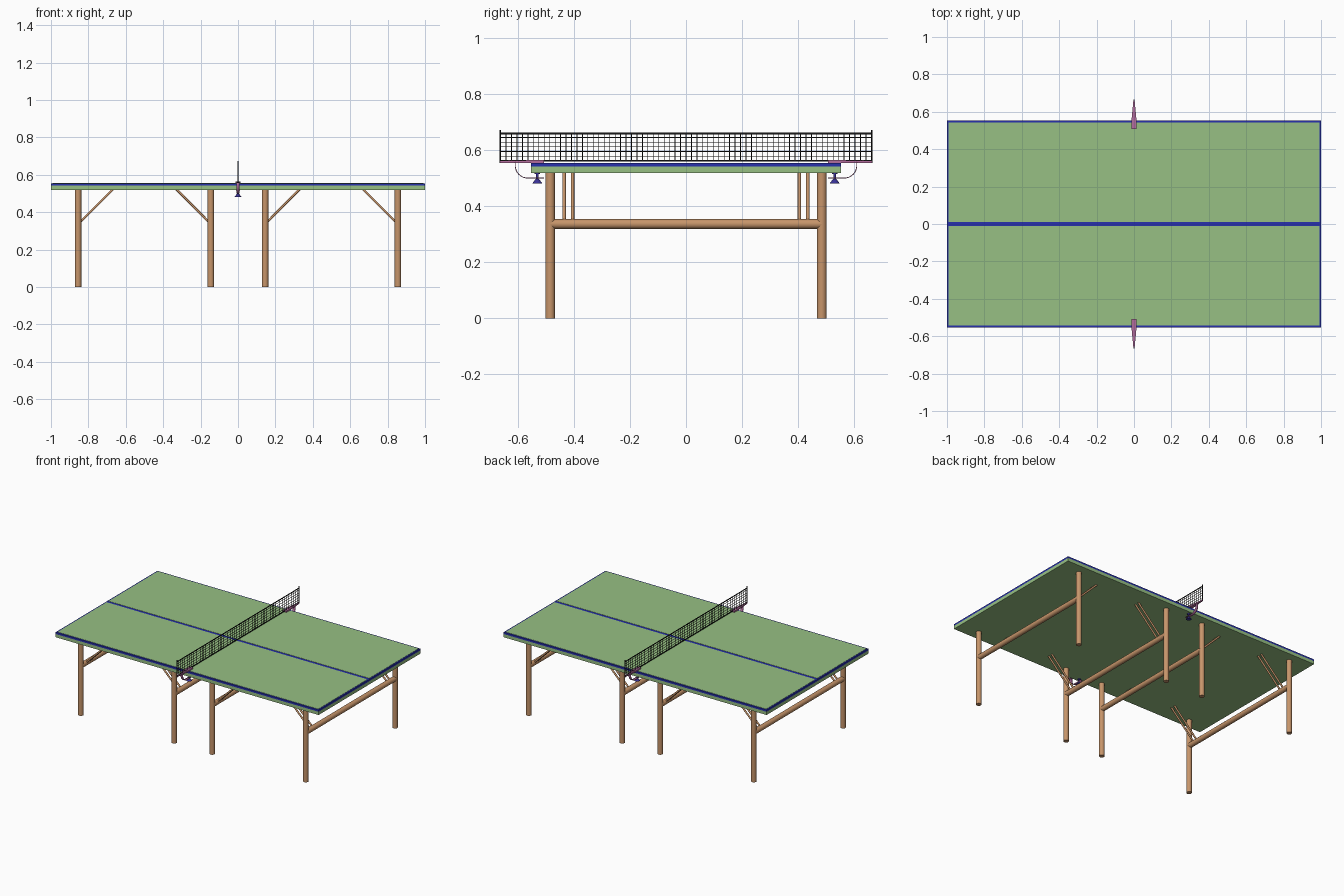
import bpy, bmesh, math
from mathutils import Vector

cube = bpy.data.objects.get("Cube")
if cube:
    bpy.data.objects.remove(cube, do_unlink=True)


def material(name, rgb):
    m = bpy.data.materials.new(name)
    m.use_nodes = True
    m.diffuse_color = (*rgb, 1)
    m.node_tree.nodes["Principled BSDF"].inputs["Base Color"].default_value = (*rgb, 1)
    return m


GREEN = material("table green", (0.31, 0.53, 0.23))
BLUE = material("line blue", (0.02, 0.03, 0.42))
WOOD = material("leg wood", (0.57, 0.30, 0.145))
BLACK = material("net black", (0.008, 0.008, 0.008))
PINK = material("clamp pink", (0.45, 0.15, 0.34))
SCREW = material("screw blue", (0.04, 0.03, 0.30))


def finish(name, bm, mat, smooth=False):
    bmesh.ops.recalc_face_normals(bm, faces=bm.faces)
    mesh = bpy.data.meshes.new(name)
    bm.to_mesh(mesh)
    bm.free()
    mesh.materials.append(mat)
    ob = bpy.data.objects.new(name, mesh)
    bpy.context.collection.objects.link(ob)
    if smooth:
        bpy.ops.object.select_all(action="DESELECT")
        ob.select_set(True)
        bpy.context.view_layer.objects.active = ob
        bpy.ops.object.shade_smooth_by_angle(angle=math.radians(40))
    return ob


def add_box(bm, lo, hi):
    lo, hi = Vector(lo), Vector(hi)
    verts = bmesh.ops.create_cube(bm, size=1)["verts"]
    for v in verts:
        v.co = (lo + hi) / 2 + v.co * (hi - lo)


def box(name, lo, hi, mat):
    bm = bmesh.new()
    add_box(bm, lo, hi)
    return finish(name, bm, mat)


def rod(name, a, b, radius, mat, end_radius=None, sides=20):
    a, b = Vector(a), Vector(b)
    bm = bmesh.new()
    verts = bmesh.ops.create_cone(
        bm, cap_ends=True, segments=sides, radius1=radius,
        radius2=radius if end_radius is None else end_radius,
        depth=(b - a).length)["verts"]
    turn = Vector((0, 0, 1)).rotation_difference(b - a)
    for v in verts:
        v.co = (a + b) / 2 + turn @ v.co
    return finish(name, bm, mat, True)


# Table top: green core, blue rim slab, two green panels leaving the blue lines
W, D = 1.0, 0.553
box("table_core", (-W, -D, 0.52), (W, D, 0.542), GREEN)
box("blue_rim", (-W, -D, 0.542), (W, D, 0.554), BLUE)
for side, s in (("back", 1), ("front", -1)):
    ys = sorted((s * 0.01, s * (D - 0.009)))
    box(side + "_playing_panel", (-W + 0.009, ys[0], 0.554),
        (W - 0.009, ys[1], 0.5555), GREEN)

# Four trestles, each with two legs, a crossbar and paired slanted braces
LEG_Y, BAR_Z = 0.485, 0.337
for sx in (-1, 1):
    for place, x, reach in (("outer", 0.855, 0.668), ("inner", 0.145, 0.33)):
        tag = ("left_" if sx > 0 else "right_") + place
        rod(tag + "_crossbar", (sx * x, -LEG_Y, BAR_Z), (sx * x, LEG_Y, BAR_Z), 0.0175, WOOD)
        for sy in (-1, 1):
            rod(tag + "_leg", (sx * x, sy * LEG_Y, 0), (sx * x, sy * LEG_Y, 0.521), 0.0172, WOOD)
            for y in (0.405, 0.435):
                rod(tag + "_brace", (sx * x, sy * y, BAR_Z),
                    (sx * reach, sy * y, 0.523), 0.006, WOOD, sides=12)

# Net: thin mesh with heavier tapes on its border
NET, LOW, TOP = 0.662, 0.562, 0.663
bm = bmesh.new()
columns, rows = 68, 6
for i in range(1, columns):
    y = -NET + 2 * NET * i / columns
    add_box(bm, (-0.0005, y - 0.0013, LOW), (0.0005, y + 0.0013, TOP))
for i in range(1, rows):
    z = LOW + (TOP - LOW) * i / rows
    add_box(bm, (-0.0005, -NET, z - 0.0013), (0.0005, NET, z + 0.0013))
finish("net_mesh", bm, BLACK)
box("net_top_tape", (-0.001, -NET, TOP - 0.006), (0.001, NET, TOP + 0.001), BLACK)
box("net_bottom_tape", (-0.001, -NET, LOW - 0.002), (0.001, NET, LOW + 0.004), BLACK)

# Net posts, clamps and screws at both sides of the table
for side, s in (("back", 1), ("front", -1)):
    rod(side + "_net_post", (0, s * 0.663, 0.555), (0, s * 0.663, 0.673), 0.003, BLACK, sides=12)

    # Tapered arm lying on the table
    bm = bmesh.new()
    outline = [(0.013, 0.507), (0.013, 0.56), (0.003, 0.665)]
    points = outline + [(-x, y) for x, y in reversed(outline)]
    face = bm.faces.new([bm.verts.new((x, s * y, 0.5555)) for x, y in points])
    top = bmesh.ops.extrude_face_region(bm, geom=[face])["geom"]
    for v in top:
        if isinstance(v, bmesh.types.BMVert):
            v.co.z = 0.565 if abs(v.co.y) < 0.6 else 0.562
    finish(side + "_clamp_arm", bm, PINK)

    # Curved strap passing under the table edge
    path = [(0.61, 0.558)]
    for i in range(9):
        a = i / 8 * math.pi / 2
        path.append((0.565 + 0.045 * math.cos(a), 0.546 - 0.045 * math.sin(a)))
    path.append((0.508, 0.501))
    bm = bmesh.new()
    pairs = [[bm.verts.new((x, s * y, z)) for x in (-0.009, 0.009)] for y, z in path]
    for p, q in zip(pairs, pairs[1:]):
        bm.faces.new((p[0], p[1], q[1], q[0]))
    strap = finish(side + "_clamp_strap", bm, PINK, True)
    solid = strap.modifiers.new("thickness", "SOLIDIFY")
    solid.thickness = 0.003
    solid.offset = 0

    # Tightening screw with a flared knob
    y = s * 0.531
    rod(side + "_screw_shaft", (0, y, 0.488), (0, y, 0.52), 0.005, SCREW)
    rod(side + "_screw_pad", (0, y, 0.515), (0, y, 0.521), 0.010, SCREW)
    rod(side + "_screw_knob", (0, y, 0.482), (0, y, 0.498), 0.018, SCREW, 0.006)
